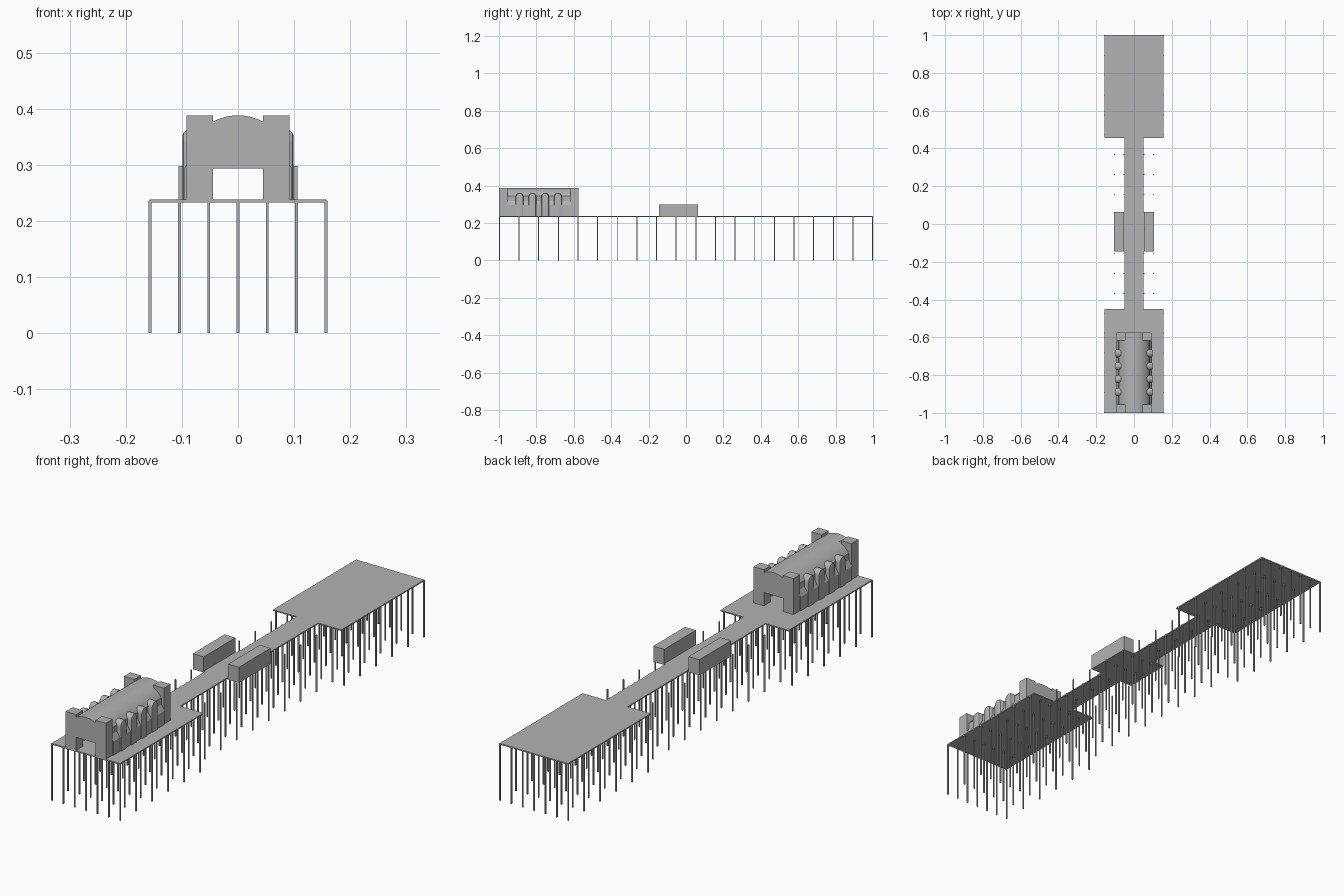
import bpy, bmesh, math

if "Cube" in bpy.data.objects:
    bpy.data.objects.remove(bpy.data.objects["Cube"])

gray = bpy.data.materials.new("plain_gray")
gray.diffuse_color = (0.45, 0.45, 0.45, 1)
gray.use_nodes = True
gray.node_tree.nodes["Principled BSDF"].inputs["Base Color"].default_value = gray.diffuse_color


def finish(name, bm, smooth=False):
    bmesh.ops.recalc_face_normals(bm, faces=bm.faces)
    me = bpy.data.meshes.new(name)
    bm.to_mesh(me)
    bm.free()
    me.materials.append(gray)
    ob = bpy.data.objects.new(name, me)
    bpy.context.collection.objects.link(ob)
    if smooth:
        bpy.ops.object.select_all(action='DESELECT')
        ob.select_set(True)
        bpy.context.view_layer.objects.active = ob
        bpy.ops.object.shade_smooth_by_angle(angle=math.radians(35))
    return ob


def add_box(bm, x0, x1, y0, y1, z0, z1):
    vs = bmesh.ops.create_cube(bm, size=1)['verts']
    for v in vs:
        v.co = ((x0 + x1) / 2 + v.co.x * (x1 - x0),
                (y0 + y1) / 2 + v.co.y * (y1 - y0),
                (z0 + z1) / 2 + v.co.z * (z1 - z0))


def loft(bm, rings):
    """Skin closed rings of equal length and cap both ends."""
    vr = [[bm.verts.new(p) for p in r] for r in rings]
    n = len(vr[0])
    for a, b in zip(vr, vr[1:]):
        for i in range(n):
            j = (i + 1) % n
            bm.faces.new((a[i], a[j], b[j], b[i]))
    bm.faces.new(vr[0])
    bm.faces.new(vr[-1])


def extrude_y(bm, prof, y0, y1):
    loft(bm, [[(x, y, z) for x, z in prof] for y in (y0, y1)])


# deck: two wide platforms, a walkway and two small pads, one outline
DZ0, DZ = 0.233, 0.238
half = [(0.157, -1), (0.157, -0.45), (0.05, -0.45), (0.05, -0.145),
        (0.106, -0.145), (0.106, 0.063), (0.05, 0.063), (0.05, 0.455),
        (0.157, 0.455), (0.157, 1)]
outline = half + [(-x, y) for x, y in reversed(half)]
bm = bmesh.new()
loft(bm, [[(x, y, z) for x, y in outline] for z in (DZ0, DZ)])
finish("deck", bm)

# piles on a regular grid; the outer rows only under the wide platforms
bm = bmesh.new()
w = 0.0025
for i in range(20):
    y = -0.9975 + i * 0.105
    for k in range(-3, 4):
        if abs(k) == 3 and abs(y) < 0.44:
            continue
        x = k * 0.0522
        add_box(bm, x - w, x + w, y - w, y + w, 0, DZ0 + 0.003)
finish("piles", bm)

# long sheds either side of the walkway
for s, side in ((-1, "left"), (1, "right")):
    bm = bmesh.new()
    add_box(bm, *sorted((s * 0.056, s * 0.106)), -0.145, 0.063, DZ, 0.298)
    finish(side + "_shed", bm)

# station hall
Y0, Y1, YA, YB = -1.0, -0.575, -0.955, -0.618
TOP, R = 0.388, 0.095


def arc(xmax, drop=0.0, n=20):
    pts = []
    for i in range(n + 1):
        x = -xmax + 2 * xmax * i / n
        pts.append((x, TOP - drop - R + math.sqrt(R * R - x * x)))
    return pts


# corner towers
bm = bmesh.new()
for y0, y1 in ((Y0, YA), (YB, Y1)):
    for s in (-1, 1):
        add_box(bm, *sorted((s * 0.0445, s * 0.092)), y0, y1, DZ, TOP)
finish("corner_towers", bm)

# arched gables above the doorways
bm = bmesh.new()
for y0, y1 in ((Y0, YA), (YB, Y1)):
    extrude_y(bm, arc(0.0445) + [(0.0445, 0.293), (-0.0445, 0.293)], y0, y1)
finish("gables", bm, True)

# barrel roof
bm = bmesh.new()
extrude_y(bm, arc(0.081) + arc(0.076, 0.006)[::-1], YA, YB)
finish("barrel_roof", bm, True)

# side walls with a sloped shoulder
bm = bmesh.new()
wall = [(0.074, DZ), (0.095, DZ), (0.095, 0.295), (0.081, 0.318),
        (0.081, 0.344), (0.074, 0.344)]
for s in (-1, 1):
    extrude_y(bm, [(s * x, z) for x, z in wall], YA, YB)
finish("side_walls", bm)

# round-topped bays along both sides
bm = bmesh.new()
for s in (-1, 1):
    for i in range(4):
        yc = -0.89 + i * 0.0685
        rings = []
        for x, r in ((0.07, 0.021), (0.092, 0.021), (0.097, 0.018), (0.099, 0.013)):
            ring = [(s * x, yc - r, DZ)]
            for k in range(13):
                a = math.pi * (1 - k / 12)
                ring.append((s * x, yc + r * math.cos(a), 0.338 + 1.1 * r * math.sin(a)))
            ring.append((s * x, yc + r, DZ))
            rings.append(ring)
        loft(bm, rings)
finish("arched_bays", bm, True)
